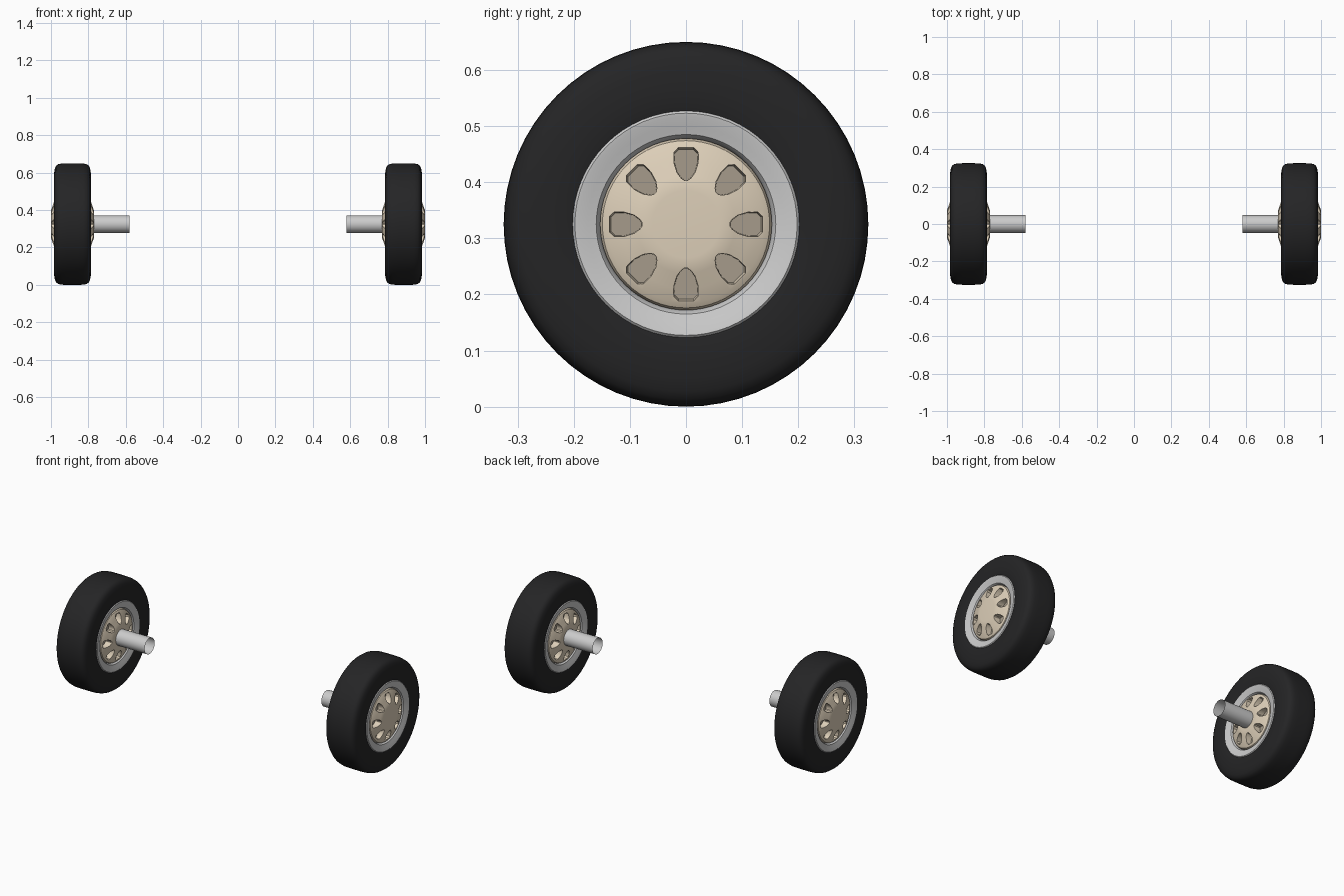
import bpy, bmesh, math
from mathutils import Vector, Matrix

if "Cube" in bpy.data.objects:
    bpy.data.objects.remove(bpy.data.objects["Cube"])

CX, CZ = 0.885, 0.325          # wheel centre
AX = Matrix.Translation((CX, 0, CZ))


def material(name, col):
    m = bpy.data.materials.new(name)
    m.diffuse_color = (*col, 1)
    m.use_nodes = True
    m.node_tree.nodes["Principled BSDF"].inputs["Base Color"].default_value = m.diffuse_color
    return m


BLACK = material("rubber", (0.018, 0.018, 0.019))
BEIGE = material("hub_beige", (0.72, 0.62, 0.48))
DARK = material("hub_shadow", (0.38, 0.33, 0.26))


def add_object(name, bm, mat=None):
    bmesh.ops.recalc_face_normals(bm, faces=bm.faces)
    me = bpy.data.meshes.new(name)
    bm.to_mesh(me)
    bm.free()
    if mat:
        me.materials.append(mat)
    ob = bpy.data.objects.new(name, me)
    bpy.context.collection.objects.link(ob)
    return ob


def finish(ob):
    """Smooth shading and a mirrored copy on the other side."""
    bpy.ops.object.select_all(action='DESELECT')
    bpy.context.view_layer.objects.active = ob
    ob.select_set(True)
    bpy.ops.object.shade_smooth_by_angle(angle=math.radians(32))
    ob.modifiers.new("mirror", 'MIRROR').use_mirror_merge = False


def revolve(name, profile, mat=None, steps=64, closed=False):
    """Turn a profile of (offset along x, radius) round the wheel axis."""
    bm = bmesh.new()
    vs = [bm.verts.new((x, 0, r)) for x, r in profile]
    pairs = list(zip(vs, vs[1:])) + ([(vs[-1], vs[0])] if closed else [])
    es = [bm.edges.new(p) for p in pairs]
    bmesh.ops.spin(bm, geom=vs + es, cent=(0, 0, 0), axis=(1, 0, 0),
                   angle=math.tau, steps=steps, use_duplicate=False)
    bmesh.ops.remove_doubles(bm, verts=bm.verts, dist=1e-5)
    bmesh.ops.transform(bm, matrix=AX, verts=bm.verts)
    return add_object(name, bm, mat)


def both_sides(half):
    return half + [(-x, r) for x, r in reversed(half)]


# tyre
finish(revolve("tyre", both_sides([
    (0.088, 0.196), (0.095, 0.199), (0.099, 0.215), (0.100, 0.245),
    (0.098, 0.275), (0.094, 0.298), (0.087, 0.312), (0.076, 0.320),
    (0.058, 0.324), (0.03, 0.325)]), BLACK, closed=True))

# rim ring with a groove round the hub
finish(revolve("rim", both_sides([
    (0.070, 0.152), (0.084, 0.156), (0.090, 0.160), (0.094, 0.175),
    (0.099, 0.192), (0.100, 0.198), (0.096, 0.202)]), closed=True))

# domed hub, solid before the slots are cut
hub = revolve("hub", both_sides([
    (0.115, 0.0), (0.115, 0.060), (0.114, 0.075), (0.110, 0.088),
    (0.101, 0.115), (0.093, 0.140), (0.088, 0.149), (0.080, 0.153)]), BEIGE)

# tapered slot cutters, eight on each face
TOP = [(0.141, 0.015), (0.131, 0.0235), (0.110, 0.0225),
       (0.092, 0.0165), (0.082, 0.009), (0.078, 0.003)]
LOW = [(0.133, 0.013), (0.126, 0.020), (0.110, 0.0205),
       (0.093, 0.0155), (0.083, 0.0085), (0.079, 0.003)]
bm = bmesh.new()
for side in (1, -1):
    for k in range(8):
        turn = AX @ Matrix.Rotation(k * math.tau / 8, 4, 'X')
        rings = []
        for x, half in ((0.125, TOP), (0.070, LOW)):
            pts = half + [(r, -w) for r, w in reversed(half)]
            rings.append([bm.verts.new(turn @ Vector((side * x, w, r)))
                          for r, w in pts])
        a, b = rings
        bm.faces.new(a)
        bm.faces.new(b)
        for i in range(len(a)):
            j = (i + 1) % len(a)
            bm.faces.new((a[i], a[j], b[j], b[i]))
cutter = add_object("slot_cutter", bm, BEIGE)
cutter.hide_render = True

mod = hub.modifiers.new("slots", 'BOOLEAN')
mod.operation = 'DIFFERENCE'
mod.solver = 'EXACT'
mod.object = cutter
bpy.context.view_layer.objects.active = hub
bpy.ops.object.modifier_apply(modifier=mod.name)
bpy.data.objects.remove(cutter)
finish(hub)

# darker floor inside the slots
finish(revolve("slot_floor", both_sides([(0.0715, 0.07), (0.0715, 0.143)]),
               DARK, closed=True))

# open axle tube on the inner side
finish(revolve("axle", [(-0.305, 0.047), (-0.10, 0.047)], steps=32))
